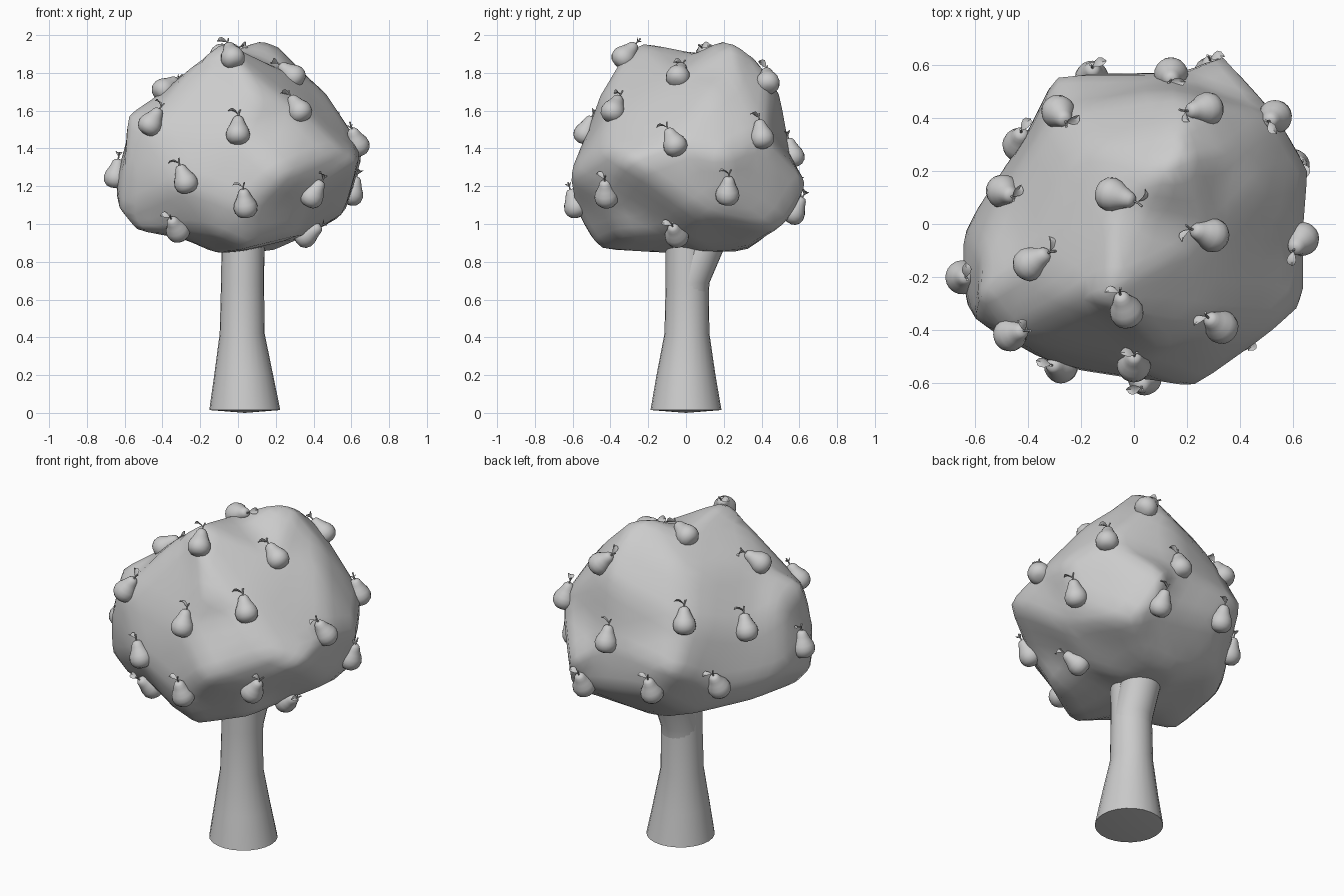
import bpy, bmesh, math
from mathutils import Vector, Matrix
from mathutils.bvhtree import BVHTree

cube = bpy.data.objects.get("Cube")
if cube:
    bpy.data.objects.remove(cube, do_unlink=True)

gray = bpy.data.materials.new("plain_gray")
gray.use_nodes = True
gray.diffuse_color = (0.6, 0.6, 0.6, 1)
gray.node_tree.nodes["Principled BSDF"].inputs["Base Color"].default_value = gray.diffuse_color


def finish(name, bm):
    """Turn a bmesh into a mesh datablock."""
    bmesh.ops.recalc_face_normals(bm, faces=bm.faces)
    mesh = bpy.data.meshes.new(name)
    bm.to_mesh(mesh)
    bm.free()
    mesh.materials.append(gray)
    return mesh


def place(name, mesh, matrix=None):
    obj = bpy.data.objects.new(name, mesh)
    bpy.context.collection.objects.link(obj)
    if matrix is not None:
        obj.matrix_world = matrix
    return obj


def smooth(obj, angle):
    bpy.ops.object.select_all(action="DESELECT")
    obj.select_set(True)
    bpy.context.view_layer.objects.active = obj
    bpy.ops.object.shade_smooth_by_angle(angle=math.radians(angle))


def loft(bm, rings, sides):
    """Skin circles given as (centre, radius), closing both ends."""
    loops = []
    for centre, radius in rings:
        turns = [math.tau * i / sides for i in range(sides)]
        loops.append([bm.verts.new(Vector(centre) + radius * Vector((math.cos(a), math.sin(a), 0)))
                      for a in turns])
    for low, high in zip(loops, loops[1:]):
        for i in range(sides):
            j = (i + 1) % sides
            bm.faces.new((low[i], low[j], high[j], high[i]))
    bm.faces.new(loops[0][::-1])
    bm.faces.new(loops[-1])
    return loops


# Trunk: flared foot and slim neck
bm = bmesh.new()
foot = loft(bm, [((0.036, 0, 0.015), 0.188), ((0.03, 0, 0.2), 0.156), ((0.022, 0.005, 0.42), 0.119),
                 ((0.024, 0.006, 0.68), 0.114), ((0.027, 0.006, 0.98), 0.113)], 24)[0]
base = next(f for f in bm.faces if set(f.verts) == set(foot))
hub = bmesh.ops.poke(bm, faces=[base])["verts"][0]
hub.co.z = 0
smooth(place("trunk", finish("trunk", bm)), 40)

# Branch: leaves the neck towards the back
bm = bmesh.new()
loft(bm, [((0.024, 0.006, 0.6), 0.111), ((0.025, 0.012, 0.69), 0.113),
          ((0.028, 0.09, 0.87), 0.112), ((0.03, 0.14, 1.0), 0.11)], 24)
smooth(place("branch", finish("branch", bm)), 40)

# Fruit positions: x, y, z and sideways lean in degrees, positive to the right
FRUIT = [
    (-.03, -.33, 1.89, -12), (-.39, -.15, 1.71, -25), (-.47, -.42, 1.53, 20), (0, -.53, 1.48, 0),
    (.33, -.39, 1.6, -10), (.29, -.04, 1.78, -8), (.64, -.06, 1.42, -25), (.39, -.42, 1.15, 18),
    (.6, .22, 1.16, 0), (.36, -.05, .94, 0), (.04, -.59, 1.09, -8), (-.28, -.54, 1.22, -20),
    (-.64, -.2, 1.25, 0), (-.32, -.37, .97, 0), (-.08, .11, 1.89, 0), (.27, .43, 1.75, 35),
    (-.29, .43, 1.53, 0), (-.49, .12, 1.43, 0), (.14, .56, 1.36, 0), (-.16, .56, 1.13, -8),
    (-.43, .3, 1.14, -25), (.54, .41, 1.46, 0), (.29, .57, 1.06, 0),
]
# Corners and hollows of the crown
BUMPS = [
    (.12, .2, 1.975), (.21, .24, 1.94), (-.08, -.24, 1.96), (.04, .02, 1.89), (-.58, -.27, 1.58),
    (-.62, -.32, 1.07), (-.54, -.3, .97), (-.64, -.02, 1.16), (.03, 0, .86), (-.12, -.12, .85),
    (.18, .1, .86), (.05, -.46, .87), (-.1, -.48, .94), (.22, -.62, 1.26), (.64, -.3, 1.33),
    (.66, .2, 1.36), (.33, .64, 1.22), (.42, .48, .97), (.35, .26, 1.8), (.46, .15, 1.7),
    (.15, .5, 1.69), (-.3, .56, 1.3), (-.5, .1, 1.0), (-.28, .35, .95), (-.06, .32, .86),
    (.56, .08, 1.05), (.3, -.33, .93), (-.57, -.1, 1.5), (-.2, .3, 1.76), (.53, -.4, 1.4),
    (-.28, -.1, .92), (.1, -.46, 1.67), (-.2, -.28, 1.87), (-.6, -.36, 1.3), (.17, .36, 1.88),
    (.2, .33, .88),
]
HEART = Vector((0, 0, 1.4))
anchors = [Vector(p[:3]) - HEART for p in FRUIT + BUMPS]

# Crown: wrap the anchors in triangles by direction, then push each to its distance
bm = bmesh.new()
reach = {bm.verts.new(a.normalized()): a for a in anchors}
bmesh.ops.convex_hull(bm, input=bm.verts)
for vert, offset in reach.items():
    vert.co = HEART + offset * 1.01
bmesh.ops.subdivide_edges(bm, edges=bm.edges, cuts=3, use_grid_fill=True)
bmesh.ops.triangulate(bm, faces=bm.faces)
bmesh.ops.smooth_vert(bm, verts=bm.verts, factor=0.6,
                      use_axis_x=True, use_axis_y=True, use_axis_z=True)
bmesh.ops.recalc_face_normals(bm, faces=bm.faces)
surface = BVHTree.FromBMesh(bm)
smooth(place("crown", finish("crown", bm)), 60)

# Pear: lathed body, bent stem and one pointed leaf in a shared mesh
bm = bmesh.new()
PROFILE = [(.02, -.06), (.042, -.052), (.059, -.032), (.064, -.006), (.058, .02),
           (.044, .044), (.034, .066), (.028, .082), (.018, .093), (.004, .095)]
loft(bm, [((0, 0, z), r) for r, z in PROFILE], 20)
loft(bm, [((0, 0, .088), .005), ((.002, 0, .11), .004), ((.01, 0, .132), .005)], 6)
leaf = []
for t in (0, .25, .5, .75, 1):
    width = .018 * math.sin(math.pi * t) ** .8 + .0005
    x, z = -.055 * t, .106 + .022 * math.sin(2.2 * t)
    leaf.append([bm.verts.new((x, side * width, z + abs(side) * width * .5)) for side in (-1, 0, 1)])
blade = []
for a, b in zip(leaf, leaf[1:]):
    for i in range(2):
        blade.append(bm.faces.new((a[i], a[i + 1], b[i + 1], b[i])))
bmesh.ops.solidify(bm, geom=blade, thickness=.003)
pear = finish("pear", bm)

for number, (x, y, z, lean) in enumerate(FRUIT, 1):
    ray = (Vector((x, y, z)) - HEART).normalized()
    spot = surface.ray_cast(HEART, ray)[0]
    # Average nearby faces for a steady outward direction
    normal = sum((n for _, n, _, _ in surface.find_nearest_range(spot, .08)), Vector()).normalized()
    if normal.dot(ray) < 0:
        normal = -normal
    up = Vector((0, 0, 1))
    up = (up - normal * up.dot(normal)).normalized()
    up = Matrix.Rotation(math.radians(lean), 3, -normal) @ up
    inward = -normal
    frame = Matrix((inward.cross(up), inward, up)).transposed().to_4x4()
    obj = place(f"pear_{number}", pear, Matrix.Translation(spot + normal * .005) @ frame)
    if number == 1:
        smooth(obj, 50)
